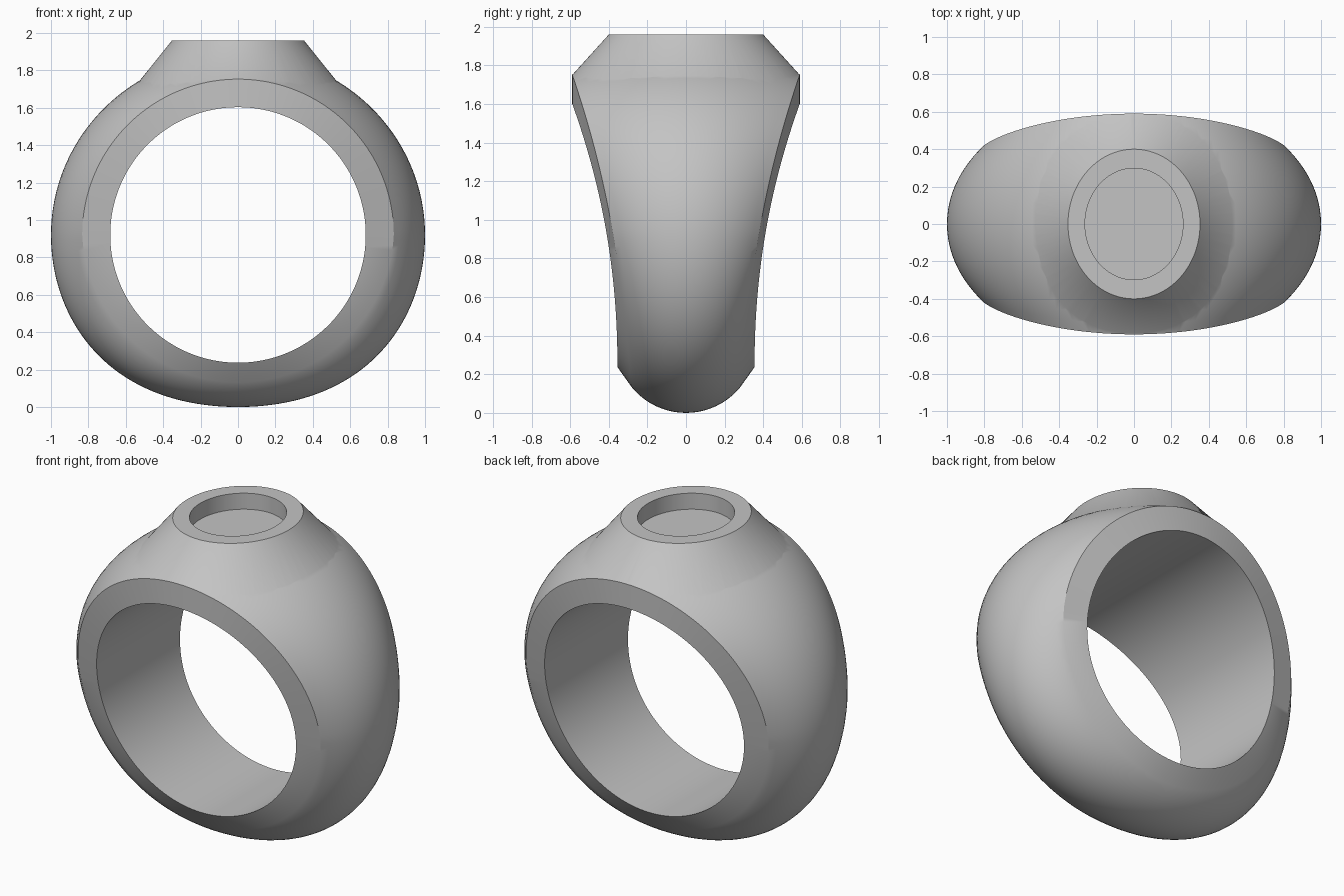
import bpy, bmesh, math

if "Cube" in bpy.data.objects:
    bpy.data.objects.remove(bpy.data.objects["Cube"])

CENTRE_Z = 0.92      # finger hole centre
HOLE_R = 0.683
SEGMENTS = 192

metal = bpy.data.materials.new("grey metal")
metal.use_nodes = True
colour = (0.55, 0.55, 0.55, 1)
metal.diffuse_color = colour
metal.node_tree.nodes["Principled BSDF"].inputs["Base Color"].default_value = colour


def make_object(name, bm):
    bmesh.ops.recalc_face_normals(bm, faces=bm.faces)
    mesh = bpy.data.meshes.new(name)
    bm.to_mesh(mesh)
    bm.free()
    ob = bpy.data.objects.new(name, mesh)
    bpy.context.collection.objects.link(ob)
    mesh.materials.append(metal)
    return ob


def side_shape(angle):
    """Half widths at the hole and at the shoulder, shoulder and crest radius."""
    up = math.sin(angle)
    s = (1 + up) / 2
    inner = 0.355 + 0.235 * s ** 2.1
    shoulder = inner * (0.79 + 0.21 * s ** 0.7)
    shoulder_r = 0.788 + 0.045 * min(1, 2 * s)
    crest_r = 1 - (0.08 * up ** 4 if up < 0 else 0.03 * up ** 2)
    return inner, shoulder, shoulder_r, crest_r


def band_section(angle):
    """Flat inside, sloping sides and a circular arc outside, as (y, r)."""
    w, ws, rs, rc = side_shape(angle)
    h = rc - rs
    radius = (ws * ws + h * h) / (2 * h)
    half = math.asin(ws / radius)
    steps = 20
    pts = [(-w, HOLE_R)]
    for i in range(steps + 1):
        a = half * (2 * i / steps - 1)
        pts.append((radius * math.sin(a), rc - radius + radius * math.cos(a)))
    return pts + [(w, HOLE_R)]


def trim_section(angle):
    """Envelope just inside the band's sides, reaching past the crown."""
    w, ws, rs, _ = side_shape(angle)
    low = 0.72
    wl = w + (ws - w) * (low - HOLE_R) / (rs - HOLE_R)
    half = [(wl - 0.002, low), (ws - 0.002, rs), (ws - 0.002, 1.4)]
    return [(-y, r) for y, r in half] + half[::-1]


def sweep(name, section):
    bm = bmesh.new()
    rings = []
    for i in range(SEGMENTS):
        a = 2 * math.pi * i / SEGMENTS
        rings.append([bm.verts.new((r * math.cos(a), y, CENTRE_Z + r * math.sin(a)))
                      for y, r in section(a)])
    n = len(rings[0])
    for i in range(SEGMENTS):
        p, q = rings[i], rings[(i + 1) % SEGMENTS]
        for j in range(n):
            k = (j + 1) % n
            bm.faces.new((p[j], p[k], q[k], q[j]))
    return make_object(name, bm)


def elliptic_frustum(name, bottom, top):
    """Each end is (x radius, y radius, z)."""
    bm = bmesh.new()
    count = 128
    ends = []
    for rx, ry, z in (bottom, top):
        ends.append([bm.verts.new((rx * math.cos(t), ry * math.sin(t), z))
                     for t in (2 * math.pi * i / count for i in range(count))])
        bm.faces.new(ends[-1])
    for i in range(count):
        k = (i + 1) % count
        bm.faces.new((ends[0][i], ends[0][k], ends[1][k], ends[1][i]))
    return make_object(name, bm)


def boolean(ob, other, operation):
    other.hide_render = True
    mod = ob.modifiers.new(operation.lower(), "BOOLEAN")
    mod.operation = operation
    mod.solver = "EXACT"
    mod.object = other
    bpy.context.view_layer.objects.active = ob
    bpy.ops.object.modifier_apply(modifier=mod.name)
    bpy.data.objects.remove(other)


# Band that widens towards the crown
ring = sweep("ring_band", band_section)

# Tapered oval crown, trimmed flush with the sides of the band
crown = elliptic_frustum("crown", (0.722, 0.816, 1.5), (0.353, 0.4, 1.96))
boolean(crown, sweep("crown_trim", trim_section), "INTERSECT")
boolean(ring, crown, "UNION")

# Oval recess in the crown
recess = elliptic_frustum("recess_cutter", (0.262, 0.298, 1.86), (0.262, 0.298, 2.1))
boolean(ring, recess, "DIFFERENCE")

# Smooth surfaces with crisp edges
bpy.ops.object.select_all(action="DESELECT")
ring.select_set(True)
bpy.context.view_layer.objects.active = ring
bpy.ops.object.shade_smooth_by_angle(angle=math.radians(28))
